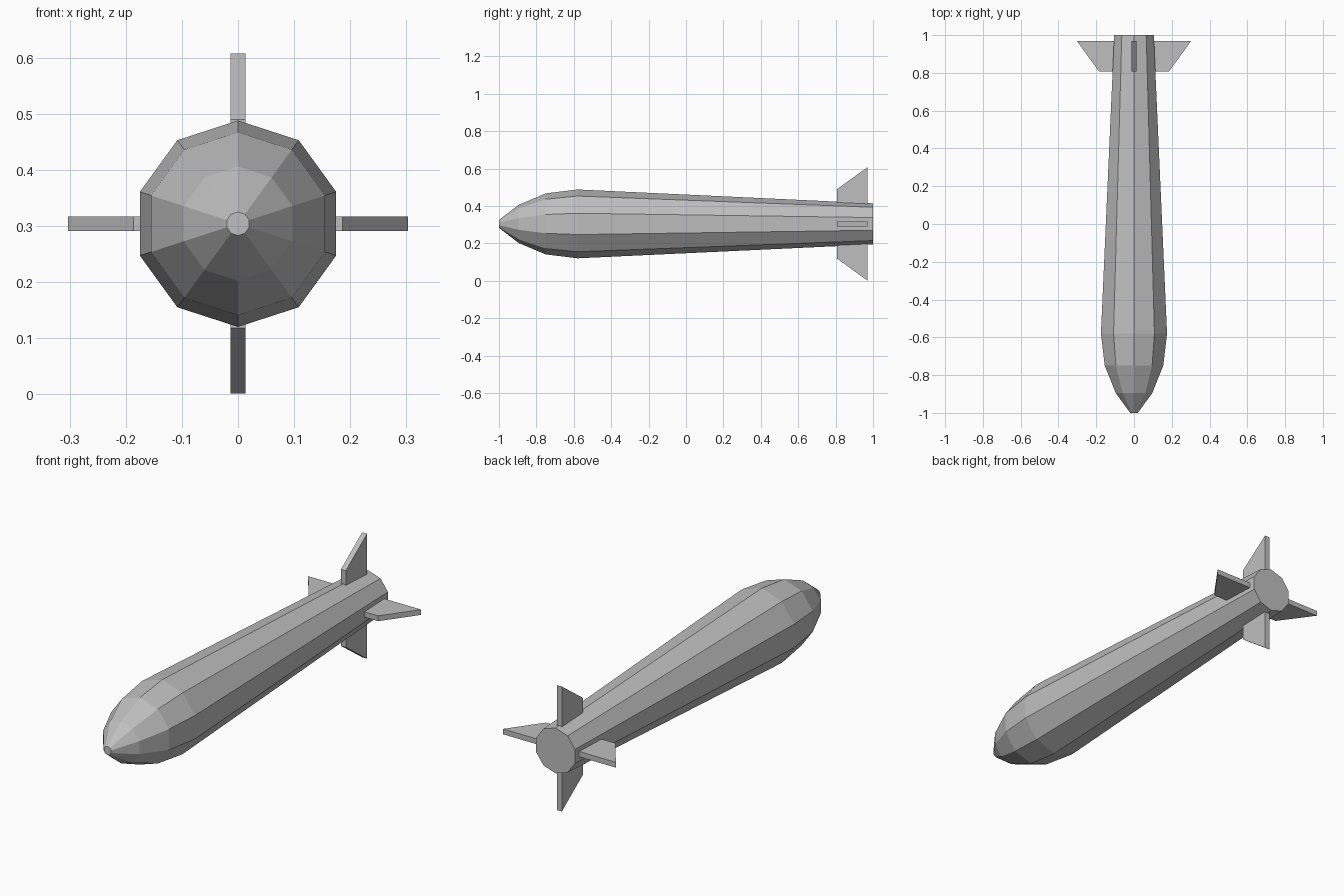
import bpy, bmesh, math
from mathutils import Matrix, Vector

cube = bpy.data.objects.get("Cube")
if cube:
    bpy.data.objects.remove(cube, do_unlink=True)

CENTRE_Z = 0.304
SIDES = 10

grey = bpy.data.materials.new("light grey metal")
grey.use_nodes = True
grey.diffuse_color = (0.52, 0.52, 0.52, 1)
grey.node_tree.nodes["Principled BSDF"].inputs["Base Color"].default_value = grey.diffuse_color


def finish(name, bm):
    bmesh.ops.recalc_face_normals(bm, faces=bm.faces)
    mesh = bpy.data.meshes.new(name)
    bm.to_mesh(mesh)
    bm.free()
    mesh.materials.append(grey)
    obj = bpy.data.objects.new(name, mesh)
    obj.location.z = CENTRE_Z
    bpy.context.collection.objects.link(obj)


# Faceted casing: rings of (y, radius) from nose to tail
profile = [(-1, 0.021), (-0.895, 0.102), (-0.75, 0.163), (-0.58, 0.184), (1, 0.11)]
bm = bmesh.new()
rings = []
for y, r in profile:
    angles = [math.tau * i / SIDES for i in range(SIDES)]
    rings.append([bm.verts.new((r * math.sin(a), y, r * math.cos(a))) for a in angles])
for a, b in zip(rings, rings[1:]):
    for i in range(SIDES):
        j = (i + 1) % SIDES
        bm.faces.new((a[i], a[j], b[j], b[i]))
bm.faces.new(rings[0])
bm.faces.new(rings[-1])
finish("casing", bm)

# Four swept tail fins, rooted inside the casing
outline = [(0.808, 0.09), (0.808, 0.186), (0.97, 0.303), (0.97, 0.09)]
THICKNESS = 0.026
for k, side in enumerate(("top", "left", "bottom", "right")):
    bm = bmesh.new()
    face = bm.faces.new([bm.verts.new((-THICKNESS / 2, y, z)) for y, z in outline])
    out = bmesh.ops.extrude_face_region(bm, geom=[face])
    moved = [v for v in out["geom"] if isinstance(v, bmesh.types.BMVert)]
    bmesh.ops.translate(bm, verts=moved, vec=Vector((THICKNESS, 0, 0)))
    bm.transform(Matrix.Rotation(k * math.pi / 2, 4, "Y"))
    finish(side + "_fin", bm)
